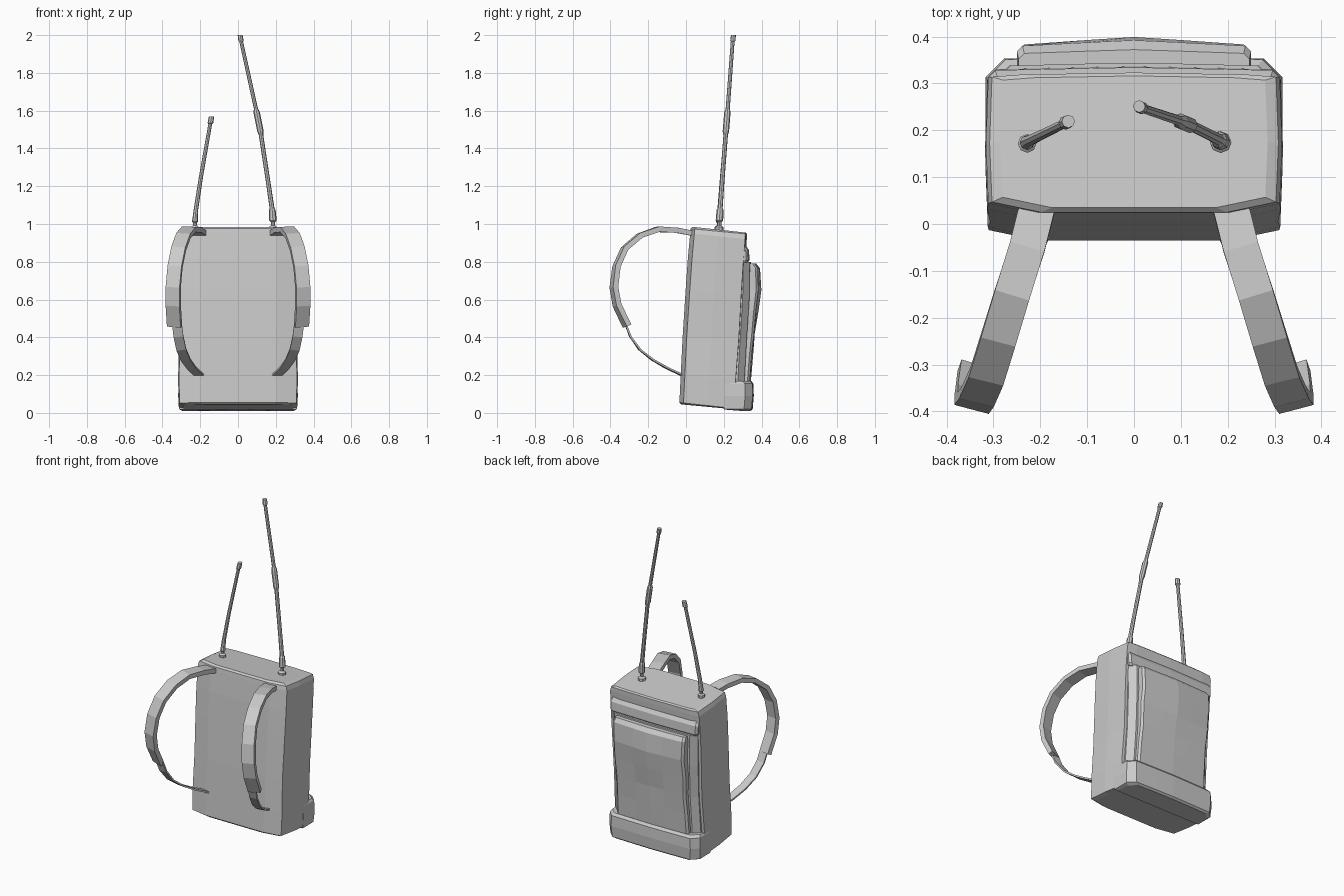
import bpy, bmesh, math
from mathutils import Vector


def loft(name, rings, mirror=False):
    """Join closed rings of points with quads and cap both ends."""
    bm = bmesh.new()
    loops = [[bm.verts.new(p) for p in r] for r in rings]
    n = len(loops[0])
    for a, b in zip(loops, loops[1:]):
        for i in range(n):
            j = (i + 1) % n
            bm.faces.new((a[i], a[j], b[j], b[i]))
    bm.faces.new(loops[0])
    bm.faces.new(loops[-1])
    bmesh.ops.recalc_face_normals(bm, faces=bm.faces)
    me = bpy.data.meshes.new(name)
    bm.to_mesh(me)
    bm.free()
    ob = bpy.data.objects.new(name, me)
    bpy.context.collection.objects.link(ob)
    if mirror:
        ob.modifiers.new("mirror", 'MIRROR')
    return ob


def symmetric(half):
    """Close a half outline (first and last point at x = 0) across x."""
    return half + [(-x, y, z) for x, y, z in half[-2:0:-1]]


def body_ring(zf, zb, w, yf, yb):
    plan = [(0, yf), (w - 0.11, yf), (w - 0.005, yf + 0.022), (w, (yf + yb) / 2),
            (w - 0.005, yb - 0.005), (w - 0.07, yb), (0, yb + 0.004)]
    return symmetric([(x, y, zf + (zb - zf) * (y - yf) / (yb - yf)) for x, y in plan])


# main bag: front z, back z, half width, front y, back y
loft("bag_body", [body_ring(*r) for r in (
    (0.045, 0.018, 0.29, -0.025, 0.265),
    (0.055, 0.022, 0.315, -0.035, 0.27),
    (0.20, 0.18, 0.317, -0.028, 0.268),
    (0.40, 0.40, 0.312, -0.018, 0.285),
    (0.65, 0.62, 0.316, -0.002, 0.297),
    (0.82, 0.78, 0.318, 0.010, 0.307),
    (0.95, 0.92, 0.316, 0.022, 0.318),
    (0.975, 0.947, 0.308, 0.025, 0.319),
    (0.985, 0.955, 0.285, 0.035, 0.312))])


def back_ring(z, w, y0, y1, c, bulge=0.006):
    """Panel outline on the back, with corners cut by c."""
    return symmetric([(0, y0, z), (w, y0, z), (w, y1 - c, z), (w - c, y1, z),
                      (w * 0.4, y1 + bulge * 0.6, z), (0, y1 + bulge, z)])


# lower ledge, its underside sloping with the bag
ledge = [back_ring(z, w, 0.20, y, 0.04) for z, w, y in (
    (0.01, 0.295, 0.335), (0.02, 0.312, 0.347), (0.09, 0.317, 0.353),
    (0.155, 0.314, 0.351), (0.17, 0.305, 0.338))]
ledge[0] = [(x, y, 0.01 + max(0, 0.28 - y) * 0.1) for x, y, z in ledge[0]]
loft("lower_ledge", ledge)

# top flap lip and the wide backing behind the pocket
loft("flap_lip", [back_ring(z, w, 0.22, y, 0.012) for z, w, y in (
    (0.795, 0.297, 0.322), (0.81, 0.305, 0.330), (0.86, 0.308, 0.328), (0.885, 0.303, 0.312))])
loft("pocket_backing", [back_ring(z, w, 0.22, y, 0.035) for z, w, y in (
    (0.15, 0.296, 0.308), (0.40, 0.290, 0.322), (0.60, 0.294, 0.335), (0.80, 0.298, 0.338))])

# bulging pocket
loft("back_pocket", [back_ring(z, w, 0.25, y, 0.012, b) for z, w, y, b in (
    (0.15, 0.250, 0.336, 0.006), (0.30, 0.246, 0.347, 0.008), (0.42, 0.242, 0.360, 0.004),
    (0.54, 0.249, 0.370, 0.014), (0.65, 0.246, 0.383, 0.016), (0.765, 0.250, 0.380, 0.012),
    (0.79, 0.246, 0.364, 0.008))])


def strap(name, path, width, thick, twist):
    """Flat band along a path, its width mostly across x."""
    pts = [Vector(p) for p in path]
    rings = []
    for i, p in enumerate(pts):
        t = (pts[min(i + 1, len(pts) - 1)] - pts[max(i - 1, 0)]).normalized()
        a = Vector((1, twist * i / (len(pts) - 1), 0))
        a = (a - t * a.dot(t)).normalized()
        b = t.cross(a)
        rings.append([p + a * u * width / 2 + b * v * thick / 2
                      for u, v in ((-1, -1), (1, -1), (1, 1), (-1, 1))])
    loft(name, rings, mirror=True)


# shoulder straps: padded upper part, thin lower webbing
strap("shoulder_pads", [
    (0.205, 0.04, 0.95), (0.228, -0.05, 0.967), (0.26, -0.15, 0.972), (0.289, -0.245, 0.938),
    (0.314, -0.325, 0.870), (0.333, -0.368, 0.775), (0.343, -0.382, 0.665),
    (0.343, -0.365, 0.570), (0.336, -0.312, 0.460)], 0.076, 0.028, 0.35)
strap("lower_webbing", [
    (0.325, -0.325, 0.485), (0.315, -0.295, 0.405), (0.300, -0.245, 0.335),
    (0.276, -0.175, 0.280), (0.245, -0.10, 0.237), (0.205, -0.02, 0.200)], 0.052, 0.010, 0.25)


def antenna(name, path):
    """Eight-sided rod through (x, y, z, radius) stations."""
    loft(name, [[(x + r * math.cos(math.tau * k / 8), y + r * math.sin(math.tau * k / 8), z)
                 for k in range(8)] for x, y, z, r in path])


# long and short antennas with stepped bases
antenna("long_antenna", [
    (0.185, 0.175, 0.955, 0.023), (0.185, 0.175, 0.983, 0.023), (0.185, 0.176, 0.992, 0.011),
    (0.185, 0.177, 1.010, 0.011), (0.185, 0.177, 1.018, 0.020), (0.181, 0.180, 1.075, 0.018),
    (0.180, 0.181, 1.083, 0.013), (0.160, 0.191, 1.22, 0.012), (0.122, 0.210, 1.47, 0.012),
    (0.119, 0.211, 1.49, 0.017), (0.099, 0.219, 1.59, 0.017), (0.095, 0.221, 1.61, 0.011),
    (0.017, 0.247, 1.965, 0.010), (0.016, 0.248, 1.97, 0.014), (0.011, 0.251, 2.0, 0.013)])
antenna("short_antenna", [
    (-0.228, 0.172, 0.955, 0.020), (-0.228, 0.172, 0.985, 0.020), (-0.228, 0.173, 0.993, 0.010),
    (-0.228, 0.174, 1.005, 0.010), (-0.228, 0.174, 1.012, 0.016), (-0.227, 0.176, 1.03, 0.014),
    (-0.223, 0.178, 1.075, 0.012), (-0.196, 0.191, 1.25, 0.011), (-0.147, 0.215, 1.53, 0.010),
    (-0.146, 0.216, 1.535, 0.015), (-0.140, 0.219, 1.57, 0.014)])
